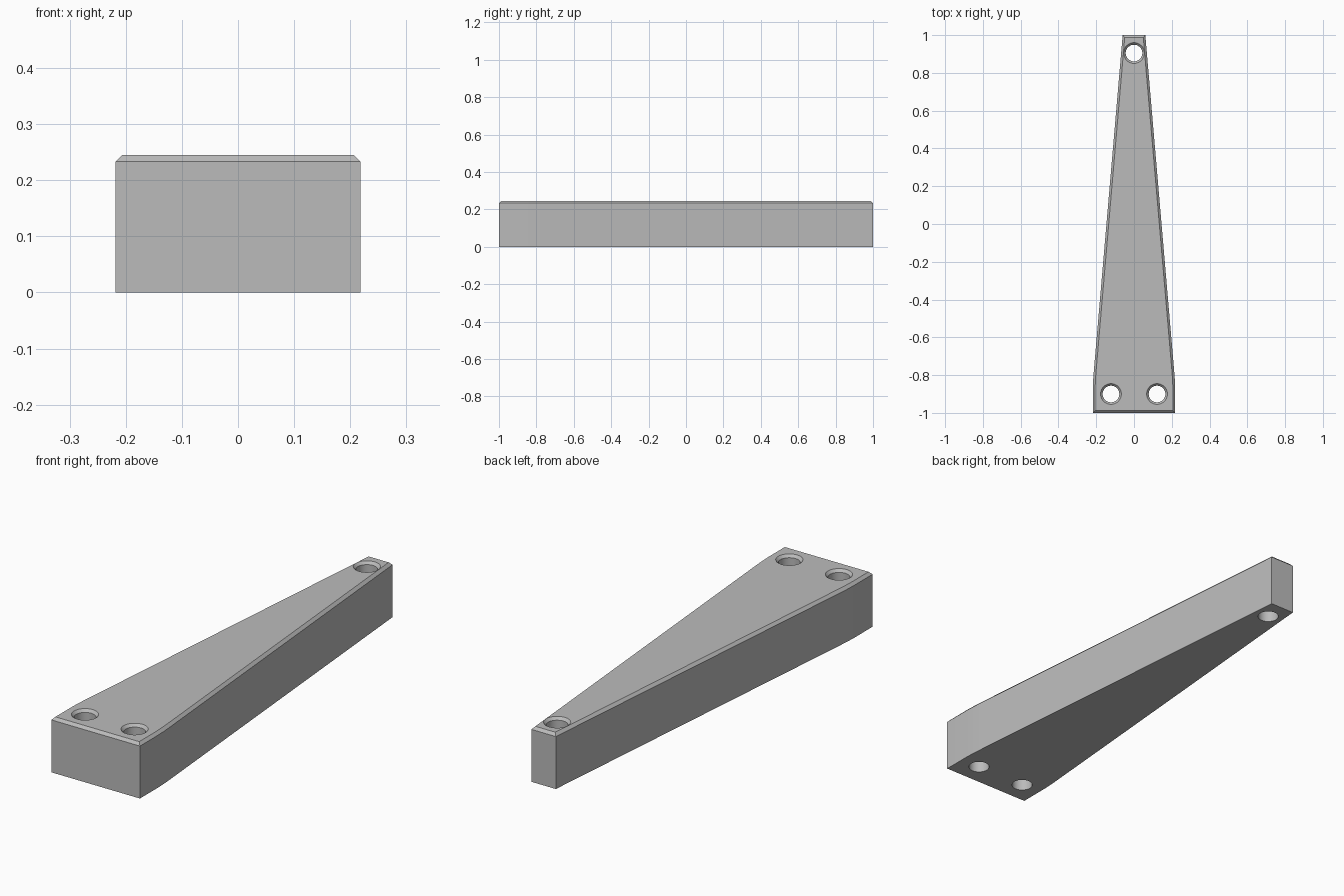
import bpy
import bmesh
import math

if "Cube" in bpy.data.objects:
    bpy.data.objects.remove(bpy.data.objects["Cube"], do_unlink=True)

HEIGHT, CHAMFER = 0.245, 0.012
HOLE_R, RIM_R = 0.044, 0.055

grey = bpy.data.materials.new("plain grey")
grey.use_nodes = True
colour = (0.5, 0.5, 0.5, 1)
grey.diffuse_color = colour
grey.node_tree.nodes["Principled BSDF"].inputs["Base Color"].default_value = colour


def make_object(name, bm):
    bmesh.ops.recalc_face_normals(bm, faces=bm.faces)
    mesh = bpy.data.meshes.new(name)
    bm.to_mesh(mesh)
    bm.free()
    obj = bpy.data.objects.new(name, mesh)
    bpy.context.collection.objects.link(obj)
    mesh.materials.append(grey)
    return obj


# Tapered bar: mirrored outline with a soft bend, extruded upward
right_side = [(0.218, -1), (0.218, -0.87), (0.216, -0.82), (0.212, -0.77), (0.06, 1)]
outline = right_side + [(-x, y) for x, y in reversed(right_side)]
bm = bmesh.new()
base = bm.faces.new([bm.verts.new((x, y, 0)) for x, y in outline])
ext = bmesh.ops.extrude_face_region(bm, geom=[base], use_keep_orig=True)
top_verts = [g for g in ext["geom"] if isinstance(g, bmesh.types.BMVert)]
bmesh.ops.translate(bm, verts=top_verts, vec=(0, 0, HEIGHT))
bmesh.ops.recalc_face_normals(bm, faces=bm.faces)

# Chamfer around the top edge
top_edges = [e for e in bm.edges if all(v.co.z > HEIGHT / 2 for v in e.verts)]
bmesh.ops.bevel(bm, geom=top_edges, offset=CHAMFER, offset_type='OFFSET',
                segments=1, affect='EDGES')
bar = make_object("tapered_bar", bm)


# Screw holes with a chamfered rim, cut through the bar
def cut_hole(x, y, sides=48):
    profile = [(HOLE_R, -0.1), (HOLE_R, HEIGHT - CHAMFER),
               (RIM_R, HEIGHT), (RIM_R, HEIGHT + 0.1)]
    bm = bmesh.new()
    rings = []
    for r, z in profile:
        angles = [math.tau * i / sides for i in range(sides)]
        rings.append([bm.verts.new((x + r * math.cos(a), y + r * math.sin(a), z))
                      for a in angles])
    for low, high in zip(rings, rings[1:]):
        for i in range(sides):
            j = (i + 1) % sides
            bm.faces.new((low[i], low[j], high[j], high[i]))
    bm.faces.new(rings[0])
    bm.faces.new(rings[-1])
    cutter = make_object("hole_cutter", bm)
    cutter.hide_render = True
    mod = bar.modifiers.new("screw_hole", 'BOOLEAN')
    mod.operation = 'DIFFERENCE'
    mod.solver = 'EXACT'
    mod.object = cutter
    bpy.ops.object.modifier_apply(modifier=mod.name)
    bpy.data.objects.remove(cutter, do_unlink=True)


bpy.ops.object.select_all(action='DESELECT')
bpy.context.view_layer.objects.active = bar
bar.select_set(True)
for x, y in [(-0.122, -0.9), (0.122, -0.9), (0, 0.905)]:
    cut_hole(x, y)

bpy.ops.object.shade_smooth_by_angle(angle=math.radians(20))
